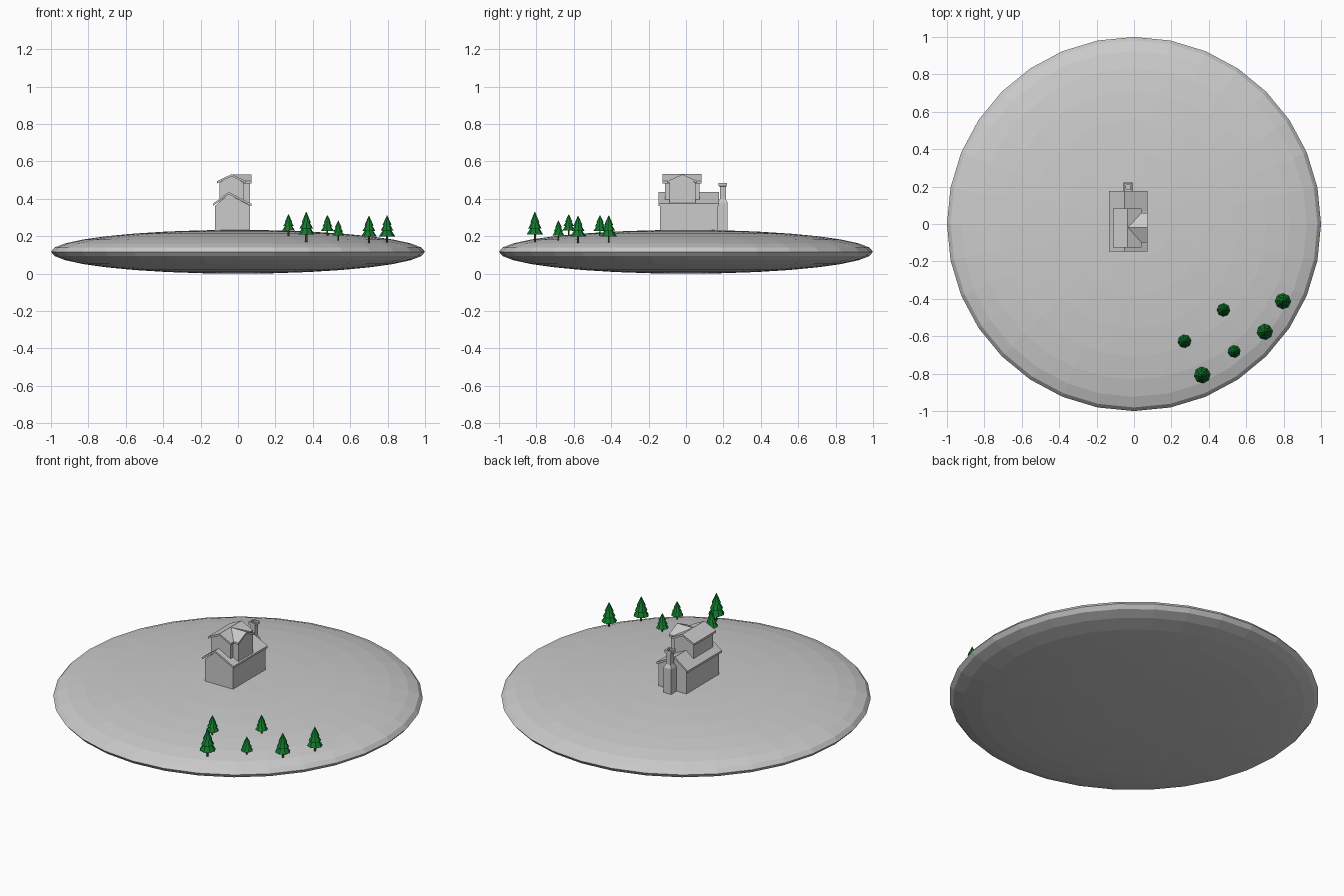
import bpy, bmesh, math, random
from mathutils import Vector

if "Cube" in bpy.data.objects:
    bpy.data.objects.remove(bpy.data.objects["Cube"])

random.seed(4)


def material(name, color):
    m = bpy.data.materials.new(name)
    m.diffuse_color = color
    m.use_nodes = True
    m.node_tree.nodes["Principled BSDF"].inputs["Base Color"].default_value = m.diffuse_color
    return m


green = material("pine_green", (0.005, 0.2, 0.025, 1))
brown = material("bark_brown", (0.15, 0.07, 0.03, 1))


def finish(name, bm, mat=None):
    bmesh.ops.recalc_face_normals(bm, faces=bm.faces)
    me = bpy.data.meshes.new(name)
    bm.to_mesh(me)
    bm.free()
    ob = bpy.data.objects.new(name, me)
    bpy.context.collection.objects.link(ob)
    if mat:
        me.materials.append(mat)
    return ob


def prism(name, profile, axis, a, b):
    """Extrude a (side, z) profile from a to b along the x or y axis."""
    bm = bmesh.new()
    place = (lambda s, t, z: (t, s, z)) if axis == "x" else (lambda s, t, z: (s, t, z))
    ends = [[bm.verts.new(place(s, t, z)) for s, z in profile] for t in (a, b)]
    for ring in ends:
        bm.faces.new(ring)
    n = len(profile)
    for i in range(n):
        j = (i + 1) % n
        bm.faces.new((ends[0][i], ends[0][j], ends[1][j], ends[1][i]))
    return finish(name, bm)


def house_walls(name, axis, a, b, left, right, apex, base, eave, peak):
    prism(name, [(left, base), (right, base), (right, eave), (apex, peak), (left, eave)], axis, a, b)


def gable_roof(name, axis, a, b, left, right, apex, eave, peak, thick=0.012):
    prism(name, [(left, eave), (apex, peak), (right, eave), (right, eave - thick),
                 (apex, peak - thick), (left, eave - thick)], axis, a, b)


def lathe(bm, profile, sides, turn, origin):
    """Turn a (radius, z) profile and cap both ends."""
    rings = []
    for r, z in profile:
        rings.append([bm.verts.new(origin + Vector((
            r * math.cos(turn + math.tau * k / sides),
            r * math.sin(turn + math.tau * k / sides), z))) for k in range(sides)])
    for lo, hi in zip(rings, rings[1:]):
        for k in range(sides):
            j = (k + 1) % sides
            bm.faces.new((lo[k], lo[j], hi[j], hi[k]))
    bm.faces.new(rings[0])
    bm.faces.new(rings[-1])


# Ground: flattened low-poly sphere
bpy.ops.mesh.primitive_uv_sphere_add(segments=32, ring_count=16, radius=1, location=(0, 0, 0.117))
ground = bpy.context.object
ground.name = "ground"
ground.scale = (1, 1, 0.117)

# Lower storey with off-centre ridge
house_walls("lower_walls", "y", -0.138, 0.17, -0.122, 0.064, -0.05, 0.22, 0.363, 0.425)
gable_roof("lower_roof", "y", -0.147, 0.177, -0.134, 0.072, -0.05, 0.374, 0.436)

# Upper storey and its side-facing gable
house_walls("upper_walls", "y", -0.112, 0.072, -0.1, 0.03, -0.034, 0.35, 0.487, 0.522)
gable_roof("upper_roof", "y", -0.125, 0.083, -0.111, 0.04, -0.034, 0.495, 0.532)
house_walls("side_gable_walls", "x", -0.03, 0.064, -0.088, 0.05, -0.019, 0.36, 0.487, 0.522)
gable_roof("side_gable_roof", "x", -0.034, 0.071, -0.098, 0.06, -0.019, 0.495, 0.531)

# Chimney: broad base, sloped shoulder, stack, hollow cap
bm = bmesh.new()
half_widths = [(0.025, 0.22), (0.025, 0.38), (0.016, 0.4), (0.016, 0.465), (0.022, 0.468),
               (0.022, 0.485), (0.012, 0.485), (0.012, 0.45)]
lathe(bm, [(w * math.sqrt(2), z) for w, z in half_widths], 4, math.pi / 4, Vector((-0.032, 0.197, 0)))
finish("chimney", bm)

# Pine trees: x, y, base z, height, radius
trees = [(0.27, -0.627, 0.202, 0.115, 0.036), (0.365, -0.808, 0.17, 0.16, 0.045),
         (0.478, -0.46, 0.202, 0.11, 0.035), (0.536, -0.682, 0.178, 0.105, 0.034),
         (0.70, -0.577, 0.163, 0.145, 0.043), (0.797, -0.413, 0.165, 0.145, 0.043)]
for i, (x, y, z, h, r) in enumerate(trees, 1):
    at = Vector((x, y, z))
    bm = bmesh.new()
    lathe(bm, [(0.14 * r, 0), (0.11 * r, 0.4 * h)], 6, 0, at)
    finish(f"tree_trunk_{i}", bm, brown)
    bm = bmesh.new()
    for low, high, wide in ((0.24, 0.68, 1.0), (0.45, 0.84, 0.8), (0.65, 1.0, 0.57)):
        lathe(bm, [(wide * r, low * h), (0.04 * r, high * h)], 8, random.uniform(0, 0.8), at)
    finish(f"tree_foliage_{i}", bm, green)
